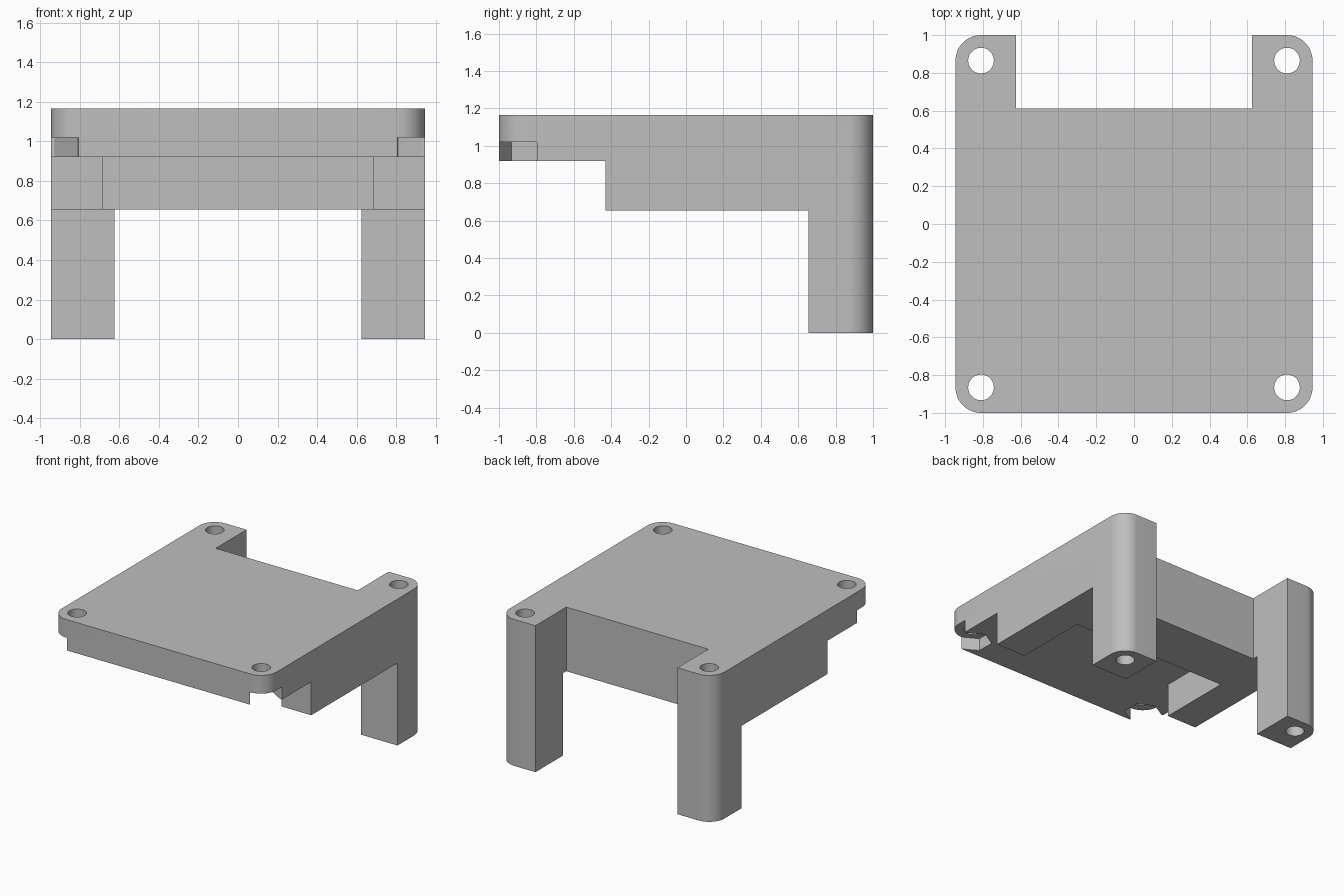
import bpy, bmesh
from math import cos, sin, pi, radians

cube = bpy.data.objects.get("Cube")
if cube:
    bpy.data.objects.remove(cube)

W, D, TOP = 0.945, 1.0, 1.165      # half width, half depth, height
R = 0.135                          # corner radius and nut pocket size
HX, HY = W - R, D - R              # screw hole centres

grey = bpy.data.materials.new("plain grey")
grey.use_nodes = True
colour = (0.52, 0.52, 0.52, 1)
grey.diffuse_color = colour
grey.node_tree.nodes["Principled BSDF"].inputs["Base Color"].default_value = colour


def prism(name, points, z0, z1):
    """Extrude a flat outline between two heights."""
    bm = bmesh.new()
    face = bm.faces.new([bm.verts.new((x, y, z0)) for x, y in points])
    moved = bmesh.ops.extrude_face_region(bm, geom=[face])["geom"]
    verts = [v for v in moved if isinstance(v, bmesh.types.BMVert)]
    bmesh.ops.translate(bm, verts=verts, vec=(0, 0, z1 - z0))
    bmesh.ops.recalc_face_normals(bm, faces=bm.faces)
    mesh = bpy.data.meshes.new(name)
    bm.to_mesh(mesh)
    bm.free()
    mesh.materials.append(grey)
    obj = bpy.data.objects.new(name, mesh)
    bpy.context.collection.objects.link(obj)
    return obj


def rect(x0, x1, y0, y1):
    return [(x0, y0), (x1, y0), (x1, y1), (x0, y1)]


def ring(x, y, r, n, start=0.0, sweep=2 * pi, closed=True):
    steps = n if closed else n - 1
    return [(x + r * cos(start + sweep * i / steps),
             y + r * sin(start + sweep * i / steps)) for i in range(n)]


def corner(x, y, start):
    return ring(x, y, R, 13, start, pi / 2, False)


# Rounded outline with a rectangular notch at the back
outline = (corner(-HX, -HY, pi) + corner(HX, -HY, 1.5 * pi) + corner(HX, HY, 0)
           + [(0.625, D), (0.625, 0.612), (-0.625, 0.612), (-0.625, D)]
           + corner(-HX, HY, pi / 2))
body = prism("stand_body", outline, 0, TOP)


def cut(points, z0, z1):
    tool = prism("cutter", points, z0, z1)
    tool.hide_render = True
    mod = body.modifiers.new("cut", "BOOLEAN")
    mod.operation, mod.solver, mod.object = "DIFFERENCE", "EXACT", tool
    bpy.context.view_layer.objects.active = body
    bpy.ops.object.modifier_apply(modifier=mod.name)
    bpy.data.objects.remove(tool)


# Space between the legs, step under the front, and underside recess
cut(rect(-2, 2, -2, 0.655), -1, 0.655)
cut(rect(-2, 2, -2, -0.43), -1, 0.92)
cut(rect(-0.685, 0.685, -2, 0.17), -1, 0.92)

for s in (-1, 1):
    # Hexagonal nut pocket, open at the front corner
    cut(ring(s * HX, -HY, R + 0.002, 6, pi / 6), 0.85, 1.02)
    x0, x1 = sorted((s * (HX - 0.003), s * 2))
    cut(rect(x0, x1, -2, -0.797), 0.85, 1.02)
    # Screw holes through the front plate and the full legs
    for y in (-HY, HY):
        cut(ring(s * HX, y, 0.068, 32), -1, 2)

bpy.ops.object.select_all(action="DESELECT")
body.select_set(True)
bpy.context.view_layer.objects.active = body
bpy.ops.object.shade_smooth_by_angle(angle=radians(30))
